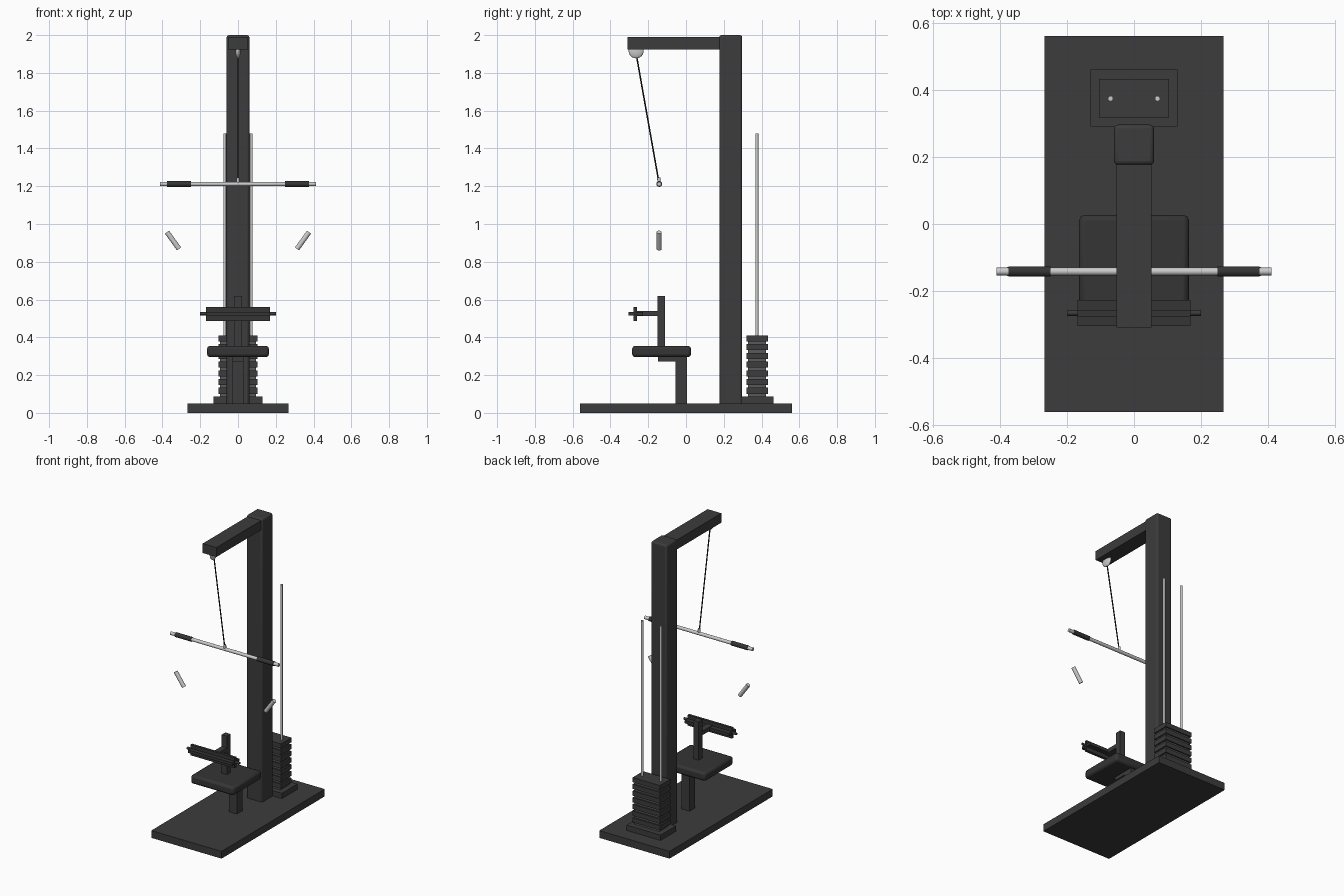
import bpy, math
from mathutils import Vector

if "Cube" in bpy.data.objects:
    bpy.data.objects.remove(bpy.data.objects["Cube"])


def material(name, v):
    m = bpy.data.materials.new(name)
    m.diffuse_color = (v, v, v, 1)
    m.use_nodes = True
    m.node_tree.nodes["Principled BSDF"].inputs["Base Color"].default_value = m.diffuse_color
    return m


FRAME = material("dark frame", 0.045)
PAD = material("black vinyl", 0.035)
STEEL = material("polished steel", 0.6)
SPACER = material("grey spacer", 0.1)
CABLE = material("black cable", 0.015)


def finish(name, mat):
    o = bpy.context.object
    o.name = name
    o.data.materials.append(mat)
    return o


def box(name, mat, x, y, z, bevel=0, segments=1):
    """Box from (min, max) ranges on each axis."""
    bpy.ops.mesh.primitive_cube_add(size=1, location=[sum(r) / 2 for r in (x, y, z)])
    o = finish(name, mat)
    o.scale = [r[1] - r[0] for r in (x, y, z)]
    bpy.ops.object.transform_apply(location=False, rotation=False, scale=True)
    if bevel:
        b = o.modifiers.new("bevel", 'BEVEL')
        b.width, b.segments = bevel, segments
    return o


def rod(name, mat, a, b, r, sides=20):
    """Cylinder between two points."""
    a, b = Vector(a), Vector(b)
    d = b - a
    bpy.ops.mesh.primitive_cylinder_add(vertices=sides, radius=r, depth=d.length, location=(a + b) / 2)
    o = finish(name, mat)
    o.rotation_euler = d.to_track_quat('Z', 'Y').to_euler()
    bpy.ops.object.shade_smooth_by_angle(angle=math.radians(40))
    return o


# Floor plate, upright column and overhead arm
box("floor_plate", FRAME, (-0.268, 0.268), (-0.562, 0.562), (0, 0.05))
column = box("column", FRAME, (-0.06, 0.06), (0.177, 0.297), (0, 2.0), 0.012, 3)
bpy.ops.object.shade_smooth_by_angle(angle=math.radians(40))
box("overhead_arm", FRAME, (-0.052, 0.052), (-0.31, 0.18), (1.925, 1.99))

# Pulley and cable
bpy.ops.mesh.primitive_uv_sphere_add(segments=24, ring_count=12, radius=1, location=(0, -0.264, 1.917))
pulley = finish("pulley", STEEL)
pulley.scale = (0.014, 0.04, 0.04)
bpy.ops.object.shade_smooth()
rod("cable", CABLE, (0, -0.26, 1.88), (0, -0.146, 1.235), 0.004, 10)

# Pull bar with grips and loose angled handles
BY, BZ = -0.142, 1.212
rod("pull_bar", STEEL, (-0.412, BY, BZ), (0.412, BY, BZ), 0.0115)
rod("cable_clip", STEEL, (0, BY, BZ), (0, BY - 0.002, 1.245), 0.009, 12)
for side, s in (("left", -1), ("right", 1)):
    rod(side + "_grip", PAD, (s * 0.25, BY, BZ), (s * 0.375, BY, BZ), 0.0155)
    rod(side + "_handle", STEEL, (s * 0.376, BY, 0.957), (s * 0.312, BY, 0.868), 0.0135)

# Seat with its bracket and post
box("seat_post", FRAME, (-0.03, 0.03), (-0.055, 0.005), (0.05, 0.28))
box("seat_bracket", FRAME, (-0.03, 0.03), (-0.148, 0.005), (0.272, 0.3))
box("seat", PAD, (-0.164, 0.164), (-0.285, 0.027), (0.295, 0.355), 0.016, 2)
bpy.ops.object.shade_smooth_by_angle(angle=math.radians(50))

# Thigh restraint: post, arm, crossed pad and rod
box("restraint_post", FRAME, (-0.02, 0.02), (-0.15, -0.11), (0.355, 0.62))
box("restraint_arm", FRAME, (-0.02, 0.02), (-0.27, -0.14), (0.512, 0.54))
box("restraint_pad_upright", PAD, (-0.169, 0.169), (-0.277, -0.259), (0.487, 0.56))
box("restraint_pad_flat", PAD, (-0.169, 0.169), (-0.305, -0.227), (0.515, 0.535))
rod("restraint_rod", FRAME, (-0.2, -0.266, 0.525), (0.2, -0.266, 0.525), 0.0085, 12)

# Weight stack with alternating plates and spacers
box("stack_base", FRAME, (-0.13, 0.13), (0.292, 0.462), (0.05, 0.087))
COUNT, LOW, STEP = 7, 0.087, 0.0462
for i in range(COUNT):
    z = LOW + i * STEP
    box(f"spacer_{i + 1}", SPACER, (-0.094, 0.094), (0.328, 0.424), (z, z + 0.014))
    box(f"weight_plate_{i + 1}", FRAME, (-0.104, 0.104), (0.319, 0.433), (z + 0.014, z + STEP))

# Guide rods
for side, s in (("left", -1), ("right", 1)):
    rod(side + "_guide_rod", STEEL, (s * 0.07, 0.375, 0.08), (s * 0.07, 0.375, 1.48), 0.008, 16)
